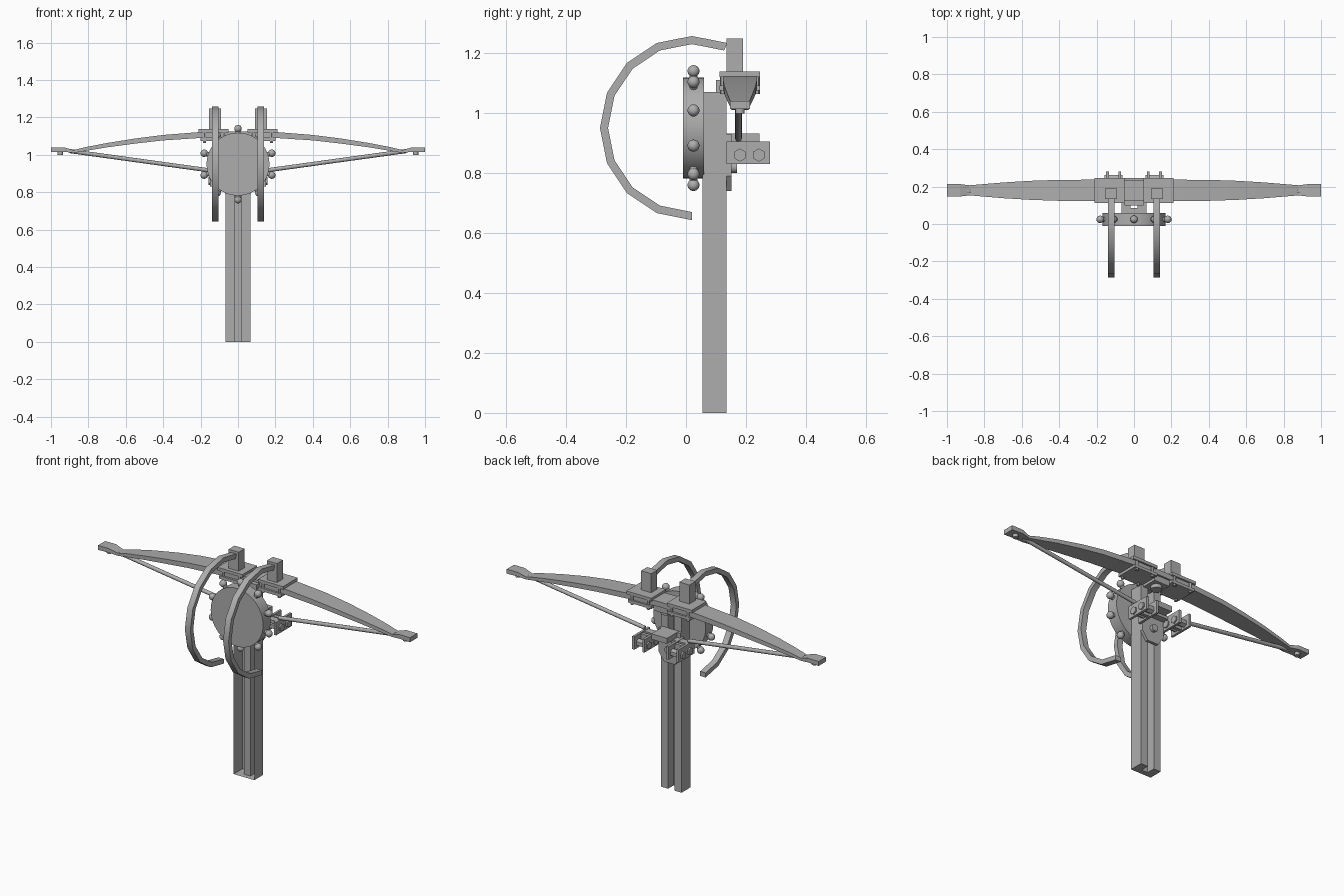
import bpy, bmesh
from math import pi, sin, cos, radians
from mathutils import Vector

cube = bpy.data.objects.get("Cube")
if cube:
    bpy.data.objects.remove(cube)

grey = bpy.data.materials.new("plain grey")
grey.use_nodes = True
grey.diffuse_color = (0.42, 0.42, 0.42, 1)
grey.node_tree.nodes["Principled BSDF"].inputs["Base Color"].default_value = (0.42, 0.42, 0.42, 1)


def finish(name, bm, smooth=False):
    bmesh.ops.recalc_face_normals(bm, faces=bm.faces)
    mesh = bpy.data.meshes.new(name)
    bm.to_mesh(mesh)
    bm.free()
    mesh.materials.append(grey)
    ob = bpy.data.objects.new(name, mesh)
    bpy.context.collection.objects.link(ob)
    if smooth:
        bpy.ops.object.select_all(action='DESELECT')
        ob.select_set(True)
        bpy.context.view_layer.objects.active = ob
        bpy.ops.object.shade_smooth_by_angle(angle=radians(35))
    return ob


def box(name, x, y, z):
    bm = bmesh.new()
    bmesh.ops.create_cube(bm, size=1)
    for v in bm.verts:
        for i, (lo, hi) in enumerate((x, y, z)):
            v.co[i] = lo if v.co[i] < 0 else hi
    return finish(name, bm)


def rod(name, a, b, r, sides=16):
    a, b = Vector(a), Vector(b)
    bm = bmesh.new()
    bmesh.ops.create_cone(bm, cap_ends=True, segments=sides, radius1=r, radius2=r, depth=(b - a).length)
    turn = (b - a).to_track_quat('Z', 'Y').to_matrix().to_4x4()
    turn.translation = (a + b) / 2
    bm.transform(turn)
    return finish(name, bm, sides > 6)


def loft(name, rings, smooth=False):
    """Skin a list of closed rings and cap both ends."""
    bm = bmesh.new()
    rows = [[bm.verts.new(p) for p in ring] for ring in rings]
    n = len(rows[0])
    for a, b in zip(rows, rows[1:]):
        for i in range(n):
            j = (i + 1) % n
            bm.faces.new((a[i], a[j], b[j], b[i]))
    bm.faces.new(rows[0])
    bm.faces.new(rows[-1])
    return finish(name, bm, smooth)


# Stock: thin channel open at the front, with a groove down the back
W, G, F, B, T = 0.066, 0.02, 0.055, 0.135, 1.07
D = B - 0.05
outline = [(-W, F), (-W, B), (-G, B), (-G, D), (G, D), (G, B), (W, B), (W, F)]
bm = bmesh.new()
low = [bm.verts.new((x, y, 0)) for x, y in outline]
top = [bm.verts.new((x, y, T)) for x, y in outline]
for i in range(len(outline) - 1):
    bm.faces.new((low[i], low[i + 1], top[i + 1], top[i]))
bm.faces.new(low)
bm.faces.new(top)
finish("stock", bm)

# Round drum with ball studs around the rim
CZ = 0.95
rod("drum", (0, -0.01, CZ), (0, 0.06, CZ), 0.168, 48)
for k in range(10):
    a = pi / 2 + k * pi / 5
    c, s = cos(a), sin(a)
    rod("stud_stem", (0.16 * c, 0.025, CZ + 0.16 * s), (0.19 * c, 0.025, CZ + 0.19 * s), 0.013, 12)
    bm = bmesh.new()
    bmesh.ops.create_uvsphere(bm, u_segments=16, v_segments=10, radius=0.02)
    bmesh.ops.translate(bm, vec=(0.19 * c, 0.025, CZ + 0.19 * s), verts=bm.verts)
    finish("stud_ball", bm, True)

# Bow: position, half width, underside and top heights along one limb
half = [(0.0, 0.055, 1.095, 1.125), (0.2, 0.057, 1.09, 1.122), (0.4, 0.056, 1.077, 1.106),
        (0.55, 0.051, 1.06, 1.087), (0.7, 0.042, 1.04, 1.063), (0.82, 0.032, 1.02, 1.04),
        (0.88, 0.027, 1.01, 1.025)]
stations = [(-x, w, a, b) for x, w, a, b in half[:0:-1]] + half
loft("bow", [[(x, 0.18 - w, a), (x, 0.18 + w, a), (x, 0.18 + w, b), (x, 0.18 - w, b)]
             for x, w, a, b in stations], True)

for s, side in ((1, "left"), (-1, "right")):
    def span(a, b):
        return tuple(sorted((s * a, s * b)))

    # Bow tip, nock and string
    tip = [(0.88, 0.027, 1.01, 1.025), (0.93, 0.033, 1.016, 1.04), (1.0, 0.033, 1.014, 1.04)]
    loft(side + "_bow_tip", [[(s * x, 0.18 - w, a), (s * x, 0.18 + w, a),
                              (s * x, 0.18 + w, b), (s * x, 0.18 - w, b)] for x, w, a, b in tip])
    rod(side + "_nock", (s * 0.95, 0.18, 0.998), (s * 0.95, 0.18, 1.016), 0.015)
    rod(side + "_string", (s * 0.9, 0.175, 1.02), (s * 0.14, 0.175, 0.915), 0.011, 12)

    # Curved guard hoop and its post
    arc = [radians(67.5 + 22.5 * i) for i in range(10)]
    loft(side + "_hoop", [[(s * x, 0.02 + r * cos(a), CZ + r * sin(a)) for x, r in
                           ((0.105, 0.28), (0.14, 0.28), (0.14, 0.307), (0.105, 0.307))]
                          for a in arc], True)
    box(side + "_post", span(0.09, 0.155), (0.135, 0.19), (1.12, 1.248))

    # Clamp plates above and below the bow, with bolts
    box(side + "_upper_clamp", span(0.05, 0.21), (0.112, 0.247), (1.12, 1.138))
    box(side + "_lower_clamp", span(0.05, 0.2), (0.112, 0.247), (1.075, 1.092))
    for x in (0.075, 0.18):
        for y in (0.122, 0.237):
            rod(side + "_clamp_bolt", (s * x, y, 1.064), (s * x, y, 1.125), 0.009, 6)

    # String bracket: paired cheeks joined by bars, with cross bolts
    for x in (0.07, 0.135):
        box(side + "_bracket_cheek", span(x, x + 0.014), (0.135, 0.28), (0.83, 0.905))
    box(side + "_bracket_web", span(0.07, 0.149), (0.2, 0.22), (0.835, 0.9))
    for y in (0.18, 0.243):
        rod(side + "_bracket_bolt", (s * 0.062, y, 0.86), (s * 0.158, y, 0.86), 0.022, 6)

# Centre block tying the bow to the stock
box("bow_block", (-0.05, 0.05), (0.1, 0.225), (1.06, 1.11))
rod("centre_pin", (0, 0.18, 1.04), (0, 0.18, 1.1), 0.03)

# Shield-shaped mount, slider and round bolt on the back
shield = [(-0.07, 0.93), (0.07, 0.93), (0.07, 0.79), (0.035, 0.74), (-0.035, 0.74), (-0.07, 0.79)]
loft("rear_mount", [[(x, y, z) for x, z in shield] for y in (0.135, 0.152)])
box("slider", (-0.05, 0.05), (0.135, 0.245), (0.9, 0.932))
box("cross_bar", (-0.14, 0.14), (0.15, 0.19), (0.885, 0.903))
rod("mount_bolt", (0, 0.145, 0.82), (0, 0.17, 0.82), 0.02)
